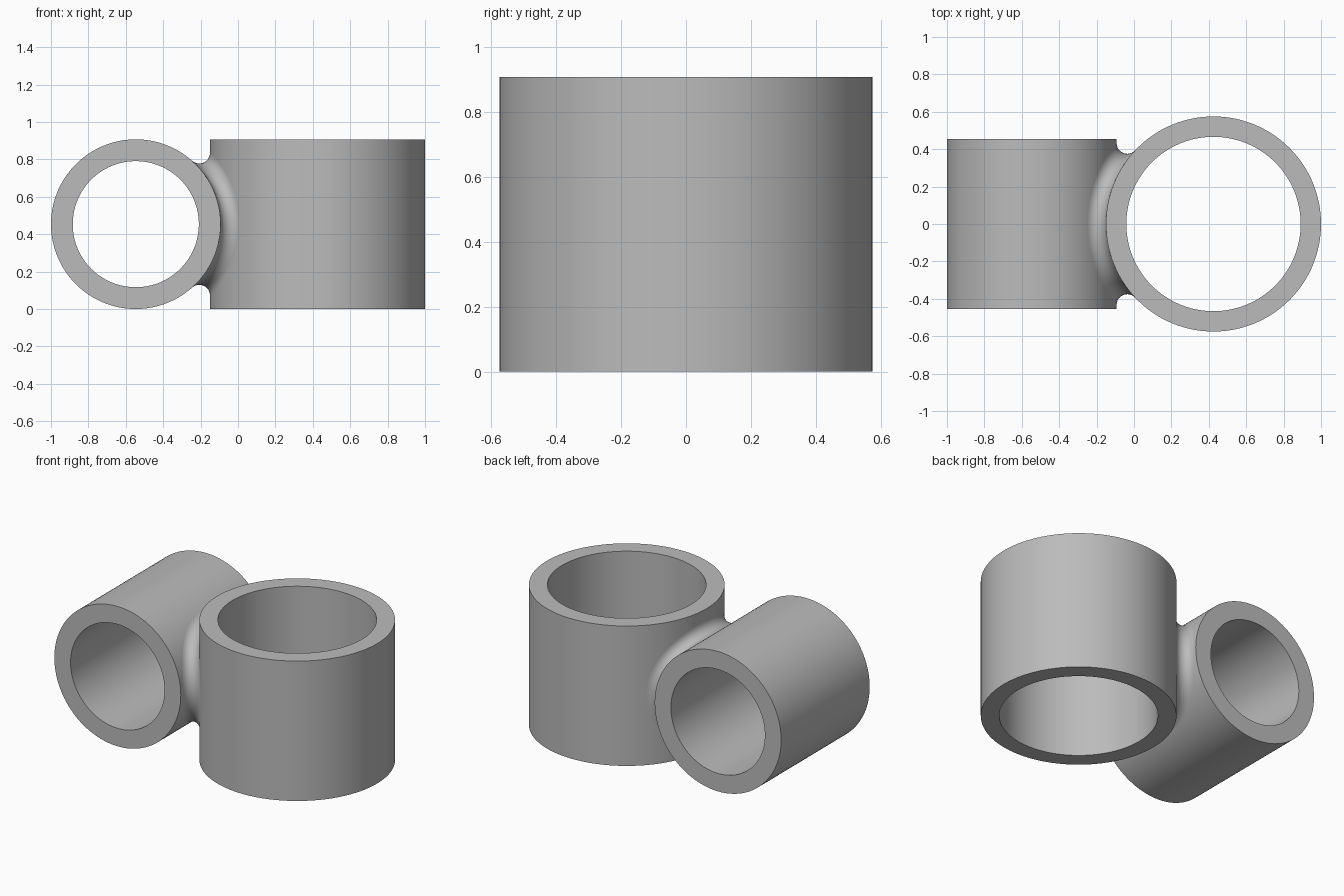
import bpy, bmesh
from math import pi, sin, cos, sqrt, radians
from mathutils import Vector, Matrix

cube = bpy.data.objects.get("Cube")
if cube:
    bpy.data.objects.remove(cube, do_unlink=True)

# Main dimensions
HEIGHT = 0.907
MID = HEIGHT / 2
BIG_X, BIG_R, BIG_BORE = 0.425, 0.575, 0.466
SMALL_X, SMALL_R, SMALL_BORE = -0.5465, 0.4535, 0.337
FILLET = 0.057
SEGMENTS = 128

# Single grey material
GREY = (0.5, 0.5, 0.5, 1)
grey = bpy.data.materials.new("plain_grey")
grey.use_nodes = True
grey.diffuse_color = GREY
grey.node_tree.nodes["Principled BSDF"].inputs["Base Color"].default_value = GREY


def add_object(name, bm):
    """Turn a bmesh into a smooth shaded object with sharp rims."""
    bmesh.ops.recalc_face_normals(bm, faces=bm.faces)
    mesh = bpy.data.meshes.new(name)
    bm.to_mesh(mesh)
    bm.free()
    mesh.materials.append(grey)
    obj = bpy.data.objects.new(name, mesh)
    bpy.context.collection.objects.link(obj)
    bpy.ops.object.select_all(action="DESELECT")
    obj.select_set(True)
    bpy.context.view_layer.objects.active = obj
    bpy.ops.object.shade_smooth_by_angle(angle=radians(30))
    return obj


def skin_loops(bm, sections):
    """Join a closed series of closed cross-sections with quads."""
    rows = [[bm.verts.new(p) for p in s] for s in sections]
    for a, b in zip(rows, rows[1:] + rows[:1]):
        for i in range(len(a)):
            j = (i + 1) % len(a)
            bm.faces.new((a[i], a[j], b[j], b[i]))


def add_tube(name, x, outer, bore, tilt):
    """Hollow pipe whose wall section is swept round its axis."""
    wall = [(bore, -MID), (outer, -MID), (outer, MID), (bore, MID)]
    angles = [2 * pi * i / SEGMENTS for i in range(SEGMENTS)]
    bm = bmesh.new()
    skin_loops(bm, [[(r * cos(a), r * sin(a), z) for r, z in wall] for a in angles])
    place = Matrix.Translation((x, 0, MID)) @ Matrix.Rotation(tilt, 4, "X")
    bmesh.ops.transform(bm, matrix=place, verts=bm.verts)
    return add_object(name, bm)


def crossing(t, offset):
    """Point on the curve where both pipes, grown by offset, intersect."""
    big, small = BIG_R + offset, SMALL_R + offset
    reach = sqrt(big ** 2 - (BIG_X - SMALL_X - small) ** 2)
    y = reach * cos(t)
    x = BIG_X - sqrt(big ** 2 - y ** 2)
    w = sqrt(max(0, small ** 2 - (x - SMALL_X) ** 2))
    return Vector((x, y, MID + (w if sin(t) >= 0 else -w)))


def fillet_section(t, steps=12):
    """Concave arc touching both pipes, closed at their shared corner."""
    p = crossing(t, FILLET)
    to_big = Vector((BIG_X - p.x, -p.y, 0)).normalized()
    to_small = Vector((SMALL_X - p.x, 0, MID - p.z)).normalized()
    arc = [p + FILLET * to_big.slerp(to_small, i / steps) for i in range(steps + 1)]
    return arc + [crossing(t, 0)]


# Upright pipe and the pipe lying front to back
add_tube("upright_pipe", BIG_X, BIG_R, BIG_BORE, 0)
add_tube("lying_pipe", SMALL_X, SMALL_R, SMALL_BORE, pi / 2)

# Rounded weld where the two pipes merge
weld = bmesh.new()
skin_loops(weld, [fillet_section(2 * pi * i / SEGMENTS) for i in range(SEGMENTS)])
add_object("weld_fillet", weld)
